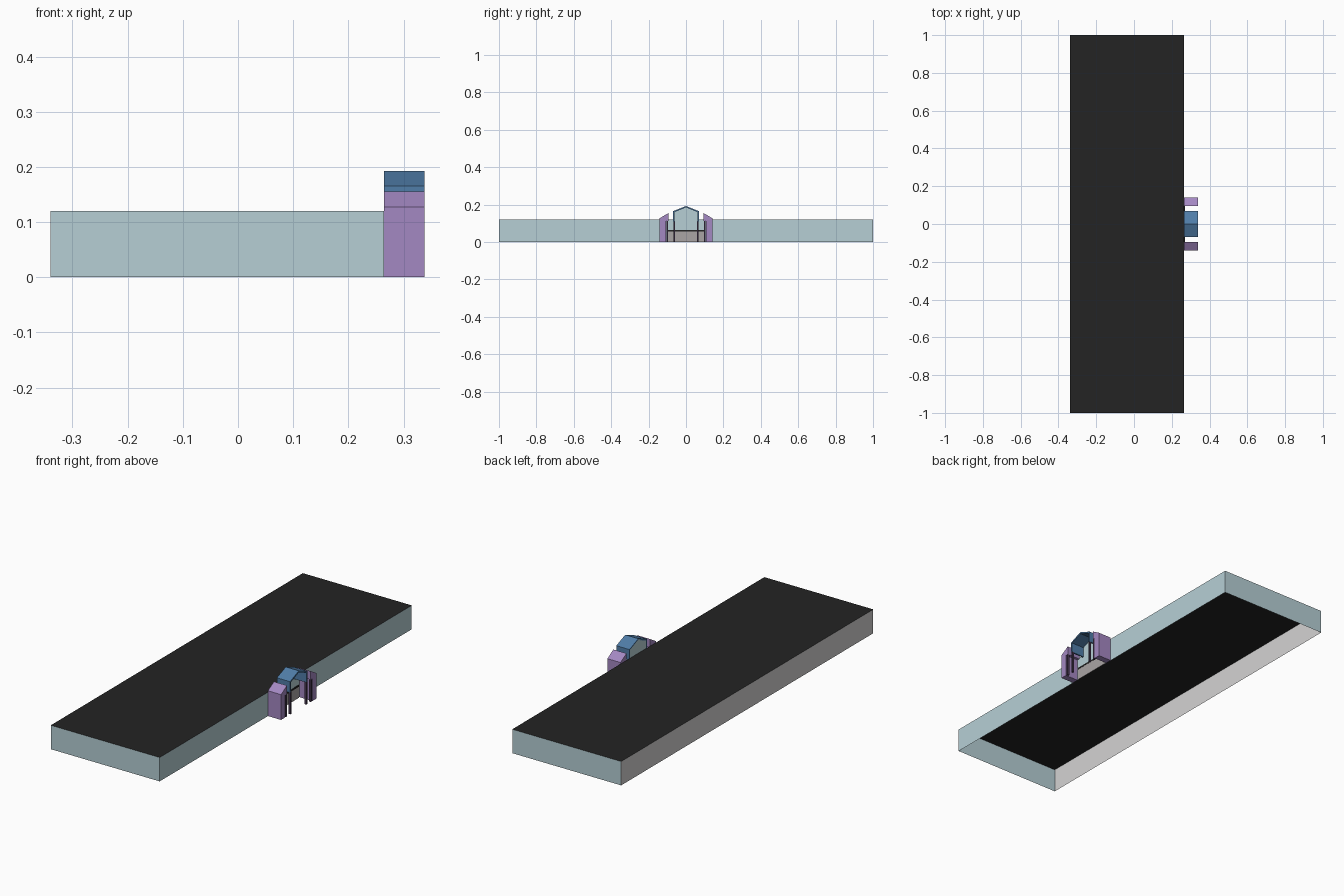
import bpy, bmesh
from mathutils import Vector

if "Cube" in bpy.data.objects:
    bpy.data.objects.remove(bpy.data.objects["Cube"])


def mat(name, r, g, b):
    def lin(c):
        c /= 255
        return c / 12.92 if c <= 0.04045 else ((c + 0.055) / 1.055) ** 2.4
    m = bpy.data.materials.new(name)
    m.diffuse_color = (lin(r), lin(g), lin(b), 1)
    m.use_nodes = True
    m.node_tree.nodes["Principled BSDF"].inputs["Base Color"].default_value = m.diffuse_color
    return m


PALE = mat("pale blue", 182, 207, 213)
GREY = mat("light grey", 212, 211, 211)
BLACK = mat("roof black", 35, 35, 35)
BLUE = mat("steel blue", 80, 125, 168)
PURPLE = mat("lilac", 164, 136, 194)
DOOR = mat("warm grey", 170, 165, 165)
DARK = mat("dark plum", 70, 55, 80)


def finish(name, bm, *mats):
    me = bpy.data.meshes.new(name)
    bm.to_mesh(me)
    bm.free()
    for m in mats:
        me.materials.append(m)
    ob = bpy.data.objects.new(name, me)
    bpy.context.collection.objects.link(ob)
    return ob


def box_bm(x0, x1, y0, y1, z0, z1):
    bm = bmesh.new()
    bmesh.ops.create_cube(bm, size=1)
    for v in bm.verts:
        v.co = Vector(((x0 + x1) / 2 + v.co.x * (x1 - x0),
                       (y0 + y1) / 2 + v.co.y * (y1 - y0),
                       (z0 + z1) / 2 + v.co.z * (z1 - z0)))
    return bm


def box(name, m, *dims):
    return finish(name, box_bm(*dims), m)


def extrude(name, m, profile, x0, x1):
    """Extrude a (y, z) outline along x."""
    bm = bmesh.new()
    f = bm.faces.new([bm.verts.new((x0, y, z)) for y, z in profile])
    r = bmesh.ops.extrude_face_region(bm, geom=[f])
    for v in r["geom"]:
        if isinstance(v, bmesh.types.BMVert):
            v.co.x = x1
    bmesh.ops.recalc_face_normals(bm, faces=bm.faces)
    return finish(name, bm, m)


WALL, FRONT = 0.265, 0.338

# main building: open-bottomed shell, coloured by face direction
bm = box_bm(-0.34, WALL, -1, 1, 0, 0.12)
bm.normal_update()
bmesh.ops.delete(bm, geom=[f for f in bm.faces if f.normal.z < -0.5], context='FACES_ONLY')
for f in bm.faces:
    f.material_index = 1 if f.normal.z > 0.5 else 2 if f.normal.x < -0.5 else 0
finish("building_shell", bm, PALE, BLACK, GREY)

# entrance plates on the wall: doors, lintel, gabled glazing
box("doors", DOOR, WALL, WALL + 0.003, -0.1, 0.1, 0, 0.06)
box("door_lintel", BLACK, WALL, WALL + 0.004, -0.1, 0.1, 0.056, 0.064)
extrude("gable_glazing", PALE,
        [(-0.065, 0.064), (0.065, 0.064), (0.065, 0.162), (0, 0.188), (-0.065, 0.162)],
        WALL, WALL + 0.002)

# gabled porch canopy with short side skirts
outer = [(-0.07, 0.11), (-0.07, 0.165), (0, 0.193), (0.07, 0.165), (0.07, 0.11)]
inner = [(0.062, 0.11), (0.062, 0.16), (0, 0.185), (-0.062, 0.16), (-0.062, 0.11)]
extrude("porch_canopy", BLUE, outer + inner, WALL, FRONT)

for side, s in (("left", -1), ("right", 1)):
    # flanking pillar with sloped top and overhanging inner edge
    profile = [(0.141, 0), (0.141, 0.127), (0.094, 0.155), (0.094, 0.112),
               (0.108, 0.112), (0.108, 0)]
    extrude(side + "_pillar", PURPLE, [(s * y, z) for y, z in profile], WALL, FRONT)
    # slim posts
    for part, y, w, h in (("canopy_post", 0.064, 0.004, 0.112), ("pillar_post", 0.1, 0.005, 0.114)):
        box(side + "_" + part, DARK, FRONT - 0.01, FRONT, s * y - w, s * y + w, 0, h)
